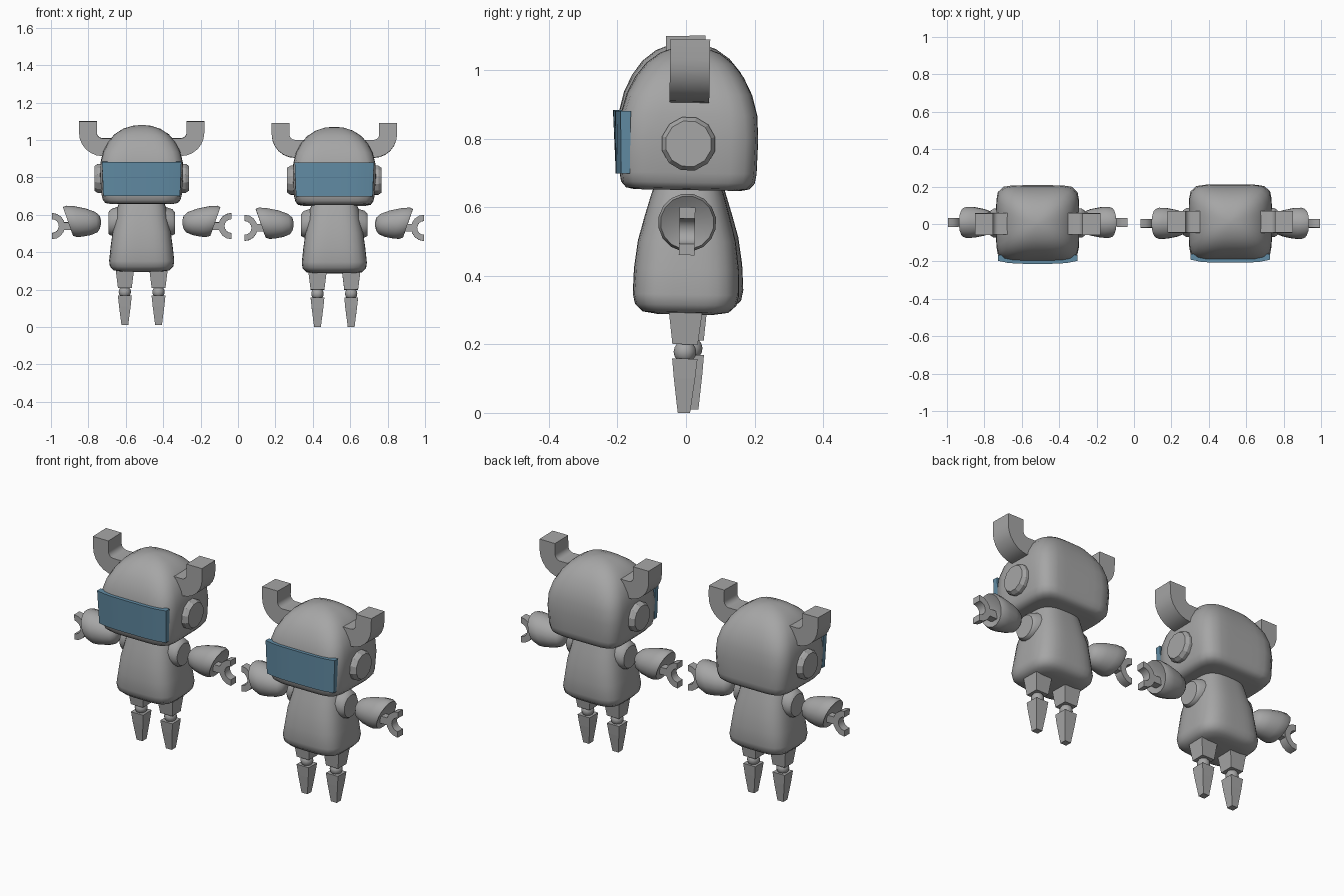
import bpy, bmesh, math
from mathutils import Matrix, Vector

cube = bpy.data.objects.get("Cube")
if cube:
    bpy.data.objects.remove(cube)


def material(name, rgb):
    m = bpy.data.materials.new(name)
    m.use_nodes = True
    m.diffuse_color = (*rgb, 1)
    m.node_tree.nodes["Principled BSDF"].inputs["Base Color"].default_value = (*rgb, 1)
    return m


GREY = material("grey_metal", (0.38, 0.38, 0.38))
BLUE = material("visor_blue", (0.12, 0.26, 0.37))
parts = []  # (name, mesh) shared by both robots


def loft(name, rings, mat=GREY, mirror=False, smooth=35):
    """Skin a list of equal-length point rings, cap the ends, optionally mirror to a pair."""
    for side, sign in (("left_", 1), ("right_", -1)) if mirror else (("", 1),):
        bm = bmesh.new()
        loops = [[bm.verts.new((sign * p[0], p[1], p[2])) for p in ring] for ring in rings]
        n = len(loops[0])
        for a, b in zip(loops, loops[1:]):
            for i in range(n):
                j = (i + 1) % n
                bm.faces.new((a[i], a[j], b[j], b[i]))
        bm.faces.new(loops[0][::-1])
        bm.faces.new(loops[-1])
        bmesh.ops.recalc_face_normals(bm, faces=bm.faces)
        add_part(side + name, bm, mat, smooth)


def add_part(name, bm, mat, smooth):
    mesh = bpy.data.meshes.new(name)
    bm.to_mesh(mesh)
    bm.free()
    mesh.materials.append(mat)
    if smooth:
        mesh.shade_smooth()
        mesh.set_sharp_from_angle(angle=math.radians(smooth))
    parts.append((name, mesh))


def rounded_ring(z, a, b, e, n=40):
    """Superellipse outline at height z."""
    pts = []
    for i in range(n):
        t = 2 * math.pi * (i + 0.5) / n
        c, s = math.cos(t), math.sin(t)
        r = (abs(c) ** e + abs(s) ** e) ** (-1 / e)
        pts.append((a * r * c, b * r * s, z))
    return pts


def side_ring(x, r, zc, tilt=0, n=12):
    """Circle facing sideways, leaning outward at the top by tilt."""
    angles = [2 * math.pi * (i + 0.5) / n for i in range(n)]
    return [(x + tilt * r * math.sin(t), r * math.cos(t), zc + r * math.sin(t)) for t in angles]


def square_ring(x, z, h):
    return [(x + sx * h, sy * h, z) for sx, sy in ((-1, -1), (1, -1), (1, 1), (-1, 1))]


def slab(name, profile, half_depth, **kw):
    """Extrude an xz profile along y."""
    loft(name, [[(x, y, z) for x, z in profile] for y in (-half_depth, half_depth)], **kw)


def arc(cx, cz, r, start, end, n):
    angles = [math.radians(start + (end - start) * i / n) for i in range(n + 1)]
    return [(cx + r * math.cos(t), cz + r * math.sin(t)) for t in angles]


# head: pillow-like dome on a rounded box
loft("head", [rounded_ring(*r) for r in (
    (0.65, .17, .155, 5), (0.655, .195, .18, 6), (0.672, .208, .195, 7), (0.70, .215, .2, 7),
    (0.80, .222, .203, 7), (0.87, .22, .199, 6), (0.93, .206, .183, 5), (0.98, .18, .158, 4),
    (1.02, .146, .127, 3.5), (1.05, .1, .087, 3), (1.066, .05, .043, 2.5), (1.07, .01, .01, 2))],
    smooth=50)

# visor: shallow curved plate over the front of the head
COLS = 8
visor = []
for i in range(COLS + 1):
    u = 2 * i / COLS - 1
    front = -0.216 + 0.016 * u ** 4
    visor.append([(u * 0.205, front + 0.005, 0.695), (u * 0.212, front, 0.877),
                  (u * 0.212, -0.17, 0.877), (u * 0.205, -0.17, 0.695)])
loft("visor", visor, mat=BLUE)

# ear discs
loft("ear", [side_ring(x, r, 0.785) for x, r in ((.19, .08), (.235, .08), (.253, .068))],
     mirror=True, smooth=25)

# horns: square bars bending outward then up
outer = arc(.21, 1.03, .125, -90, 0, 6)
inner = arc(.21, 1.03, .03, 0, -90, 6)
slab("horn", [(.15, .905)] + outer + [(.335, 1.09), (.24, 1.09)] + inner + [(.15, 1.0)],
     .058, mirror=True, smooth=30)

# torso: rounded bell
loft("torso", [rounded_ring(*r) for r in (
    (.287, .11, .08, 3), (.294, .15, .125, 4), (.315, .17, .148, 4), (.345, .174, .155, 4),
    (.42, .166, .153, 3.5), (.5, .155, .143, 3.5), (.57, .142, .125, 3), (.63, .13, .108, 3),
    (.67, .115, .095, 3))], smooth=50)

# shoulder stubs
loft("shoulder", [side_ring(*r, n=16) for r in (
    (.05, .085, .572), (.1, .08, .563), (.163, .072, .55), (.177, .06, .546))], mirror=True)

# forearms: teardrops with a shallow cup at the hand end
loft("forearm", [side_ring(*r, n=16) for r in (
    (.218, .012, .55), (.224, .035, .55), (.242, .055, .551, .1), (.285, .072, .553, .2),
    (.34, .083, .555, .3), (.375, .085, .555, .35), (.394, .078, .555, .35),
    (.39, .068, .555, .35), (.375, .03, .55, .3))], mirror=True, smooth=50)
slab("wrist", [(.35, .51), (.42, .51), (.42, .55), (.35, .55)], .02, mirror=True, smooth=0)

# hands: open claws
slab("claw", arc(.48, .53, .07, 90, 270, 8) + arc(.48, .53, .037, 270, 90, 8),
     .023, mirror=True, smooth=30)

# legs: tapered thigh, ball joint, tapered shin
loft("thigh", [square_ring(.09, z, h) for z, h in ((.32, .052), (.2, .037))],
     mirror=True, smooth=0)
loft("shin", [square_ring(.09, z, h) for z, h in ((.158, .037), (.1, .031), (0, .018))],
     mirror=True, smooth=0)
for side, x in (("left", .09), ("right", -.09)):
    bm = bmesh.new()
    bmesh.ops.create_uvsphere(bm, u_segments=12, v_segments=8, radius=.033,
                              matrix=Matrix.Translation((x, 0, .178)))
    add_part(side + "_knee", bm, GREY, 60)

# two robots, leaning very slightly opposite ways
for label, x, lift, lean in (("first", .515, 0, -1), ("second", -.515, .01, 1)):
    pivot = Vector((0, 0, .7))
    place = (Matrix.Translation(pivot + Vector((x, .006, lift)))
             @ Matrix.Rotation(math.radians(lean), 4, 'X') @ Matrix.Translation(-pivot))
    for name, mesh in parts:
        ob = bpy.data.objects.new(f"{label}_robot_{name}", mesh)
        ob.matrix_world = place
        bpy.context.collection.objects.link(ob)
